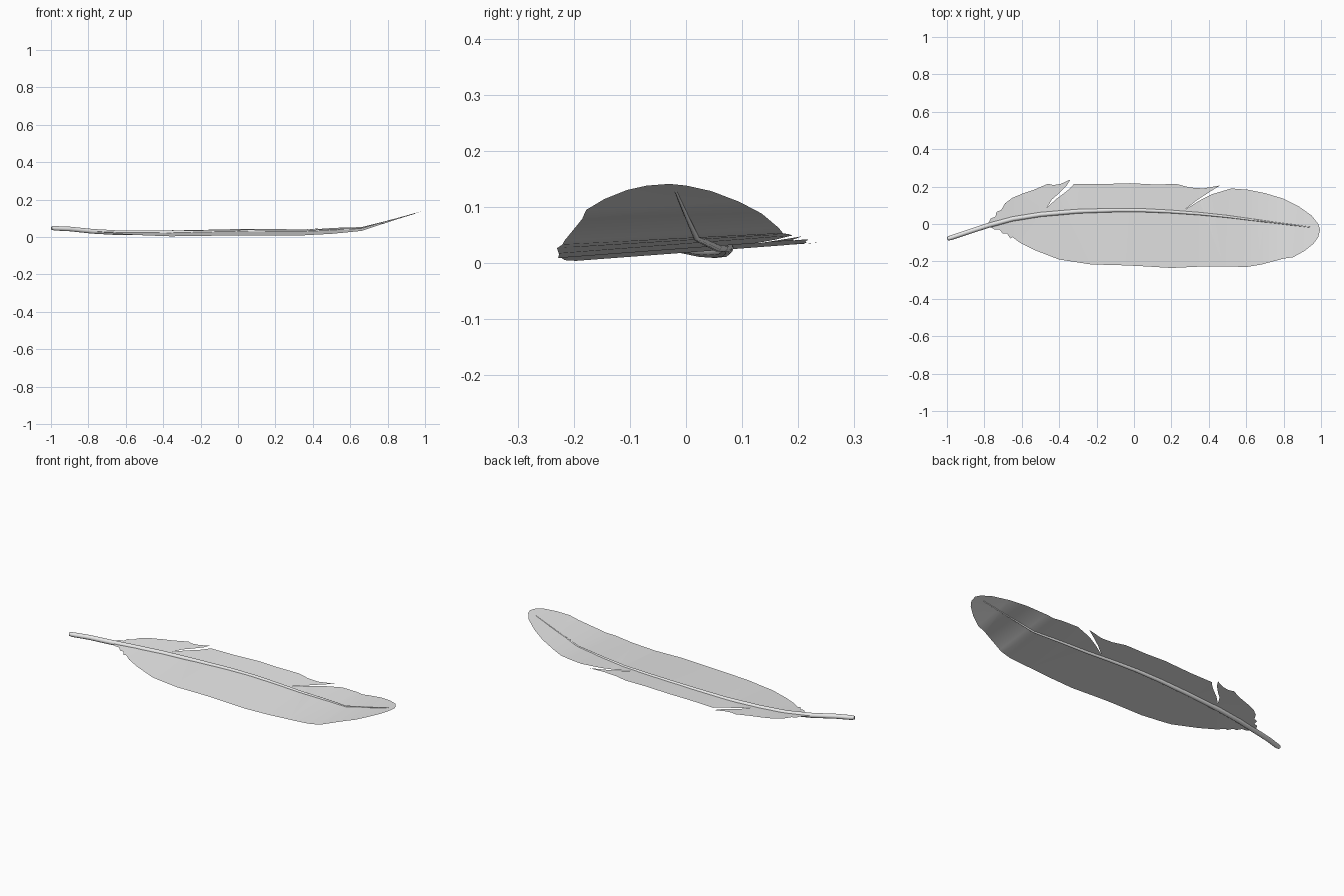
import bpy, bmesh, math
from mathutils import Vector

if "Cube" in bpy.data.objects:
    bpy.data.objects.remove(bpy.data.objects["Cube"])

mat = bpy.data.materials.new("pale grey")
mat.diffuse_color = (0.8, 0.8, 0.8, 1)
mat.use_nodes = True
mat.node_tree.nodes["Principled BSDF"].inputs["Base Color"].default_value = mat.diffuse_color

# Height of the feather along its length: flat, then sweeping up at the tip
HEIGHT = [(-1.0, .056), (-.9, .049), (-.75, .03), (-.62, .022), (-.36, .0185),
          (0, .026), (.35, .026), (.5, .034), (.66, .044), (.8, .084), (.995, .141)]


def lerp(table, x):
    for (x0, v0), (x1, v1) in zip(table, table[1:]):
        if x <= x1:
            return v0 + (v1 - v0) * (x - x0) / (x1 - x0)
    return table[-1][1]


def surface(x, y):
    tilt = .075 if x < .5 else max(.0, .075 - .15 * (x - .5))
    return lerp(HEIGHT, x) + tilt * y


def finish(bm, name, smooth):
    me = bpy.data.meshes.new(name)
    bm.to_mesh(me)
    bm.free()
    me.materials.append(mat)
    ob = bpy.data.objects.new(name, me)
    bpy.context.collection.objects.link(ob)
    bpy.context.view_layer.objects.active = ob
    ob.select_set(True)
    if smooth:
        bpy.ops.object.shade_smooth_by_angle(angle=math.radians(40))
    ob.select_set(False)


# Vane: outline with two splits in the back edge and a ragged base
BACK = [(-.785, -.005), (-.765, .03), (-.74, .04), (-.735, .065), (-.71, .075),
        (-.69, .11), (-.65, .14), (-.59, .165), (-.53, .185), (-.46, .215),
        (-.43, .208), (-.39, .215), (-.34, .238), (-.36, .205), (-.40, .165),
        (-.44, .13), (-.467, .085), (-.42, .13), (-.36, .175), (-.335, .198),
        (-.32, .215), (-.18, .213), (-.02, .218), (.1, .212), (.23, .213),
        (.30, .195), (.37, .19), (.46, .206), (.41, .175), (.34, .13), (.27, .075),
        (.35, .125), (.42, .16), (.52, .19), (.61, .183), (.70, .165), (.80, .135),
        (.88, .095), (.95, .045), (.985, .0), (.995, -.03)]
FRONT = [(.985, -.07), (.96, -.105), (.91, -.145), (.85, -.178), (.8, -.185),
         (.68, -.217), (.6, -.23), (.48, -.226), (.35, -.228), (.2, -.235),
         (.05, -.226), (-.05, -.221), (-.23, -.216), (-.40, -.19), (-.53, -.14),
         (-.61, -.1), (-.65, -.07), (-.66, -.078), (-.68, -.05), (-.70, -.052),
         (-.72, -.03), (-.745, -.03)]
bm = bmesh.new()
face = bm.faces.new([bm.verts.new((x, y, 0)) for x, y in BACK + FRONT])
face.normal_update()
if face.normal.z < 0:
    face.normal_flip()
bmesh.ops.triangulate(bm, faces=bm.faces[:])
for x, _ in HEIGHT[2:-1]:
    bmesh.ops.bisect_plane(bm, geom=bm.verts[:] + bm.edges[:] + bm.faces[:],
                           plane_co=(x, 0, 0), plane_no=(1, 0, 0))
for v in bm.verts:
    v.co.z = surface(v.co.x, v.co.y)
finish(bm, "vane", True)

# Shaft: tapered round quill following the vane surface
PATH = [(-.997, -.079), (-.98, -.074), (-.9, -.047), (-.78, -.008), (-.65, .027),
        (-.5, .051), (-.3, .068), (-.1, .074), (.05, .073), (.2, .066), (.35, .055),
        (.5, .040), (.66, .019), (.8, .001), (.95, -.018)]
RADIUS = [(-1, .009), (-.98, .0125), (-.8, .013), (-.5, .013), (0, .0105),
          (.5, .007), (.95, .002)]
SIDES = 10
bm = bmesh.new()
pts = [Vector((x, y, surface(x, y) - .2 * lerp(RADIUS, x))) for x, y in PATH]
rings = []
for i, p in enumerate(pts):
    t = (pts[min(i + 1, len(pts) - 1)] - pts[max(i - 1, 0)]).normalized()
    side = Vector((0, 0, 1)).cross(t).normalized()
    up = t.cross(side)
    r = lerp(RADIUS, p.x)
    rings.append([bm.verts.new(p + r * (side * math.cos(a) + up * math.sin(a)))
                  for a in (2 * math.pi * k / SIDES for k in range(SIDES))])
for a, b in zip(rings, rings[1:]):
    for k in range(SIDES):
        n = (k + 1) % SIDES
        bm.faces.new((a[k], a[n], b[n], b[k]))
bm.faces.new(rings[0])
bm.faces.new(rings[-1])
bmesh.ops.recalc_face_normals(bm, faces=bm.faces[:])
finish(bm, "shaft", True)
